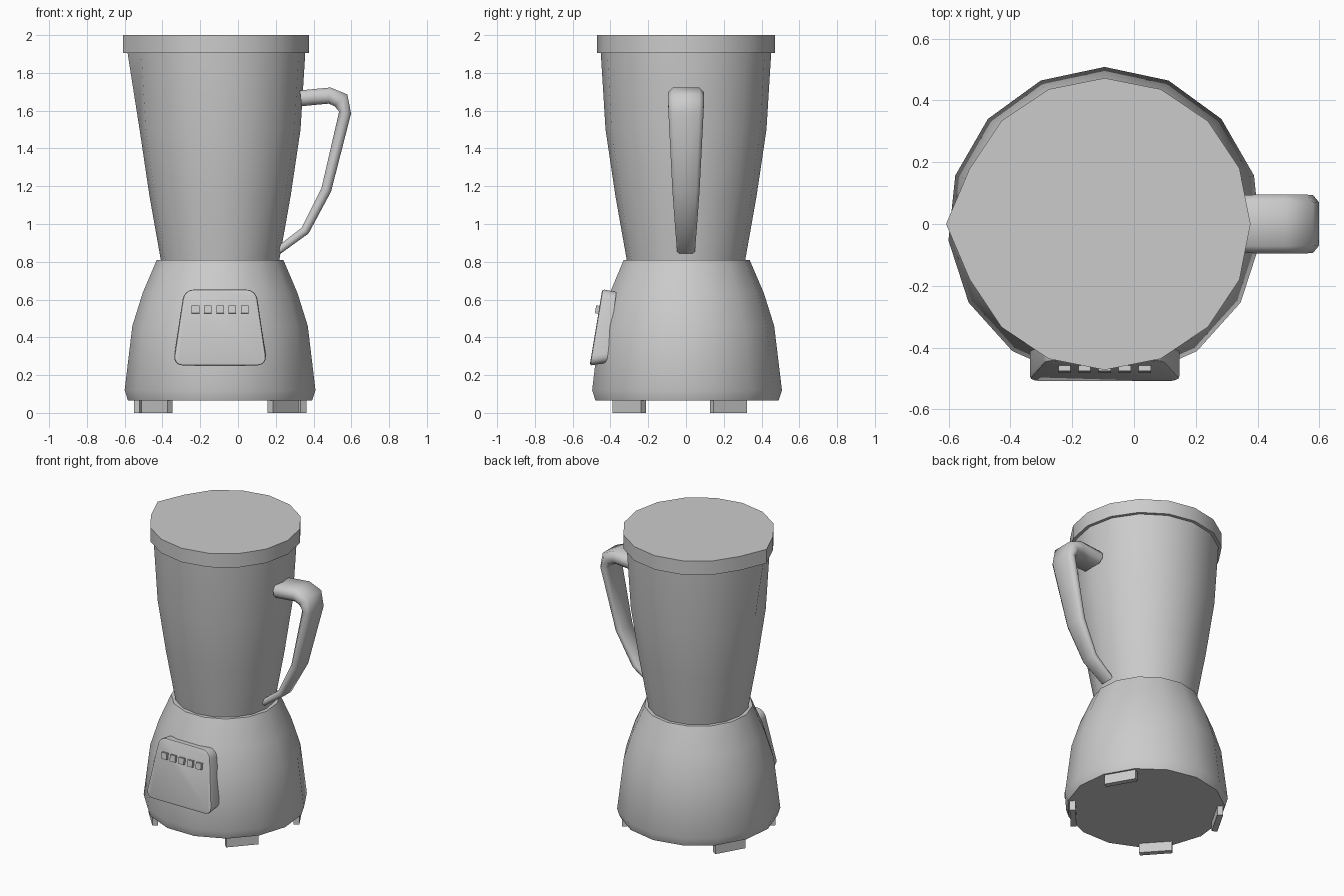
import bpy, bmesh, math
from mathutils import Matrix, Vector

if "Cube" in bpy.data.objects:
    bpy.data.objects.remove(bpy.data.objects["Cube"])

CX = -0.095  # axis of the blender body


def finish(name, bm, angle=35):
    bmesh.ops.recalc_face_normals(bm, faces=bm.faces)
    me = bpy.data.meshes.new(name)
    bm.to_mesh(me)
    bm.free()
    me.shade_smooth()
    me.set_sharp_from_angle(angle=math.radians(angle))
    ob = bpy.data.objects.new(name, me)
    bpy.context.collection.objects.link(ob)
    return ob


def skin(name, rings, angle=35):
    """Bridge a list of equal-length point rings and cap both ends."""
    bm = bmesh.new()
    loops = [[bm.verts.new(p) for p in ring] for ring in rings]
    n = len(loops[0])
    for a, b in zip(loops, loops[1:]):
        for i in range(n):
            j = (i + 1) % n
            bm.faces.new((a[i], a[j], b[j], b[i]))
    bm.faces.new(loops[0][::-1])
    bm.faces.new(loops[-1])
    return finish(name, bm, angle)


def ring(r, z, sides, start=0.0, spout=None):
    pts = []
    for i in range(sides):
        a = start + math.tau * i / sides
        rad = spout if spout and i == sides // 2 else r
        pts.append((CX + rad * math.cos(a), rad * math.sin(a), z))
    return pts


def box(name, size, matrix):
    bm = bmesh.new()
    bmesh.ops.create_cube(bm, size=1, matrix=matrix @ Matrix.Diagonal((*size, 1)))
    return finish(name, bm)


# motor base: 15-sided domed body
base = [(0.49, 0.065), (0.508, 0.12), (0.467, 0.46), (0.412, 0.635), (0.337, 0.81)]
skin("motor_base", [ring(r, z, 15, math.pi / 2) for r, z in base])

# jar: 16-sided with a pulled-out pouring corner on the left
jar = [(0.312, 0.80, 0.312), (0.374, 1.15, 0.374), (0.426, 1.5, 0.426), (0.452, 1.92, 0.492)]
skin("jar", [ring(r, z, 16, 0, s) for r, z, s in jar])

# lid following the jar outline
skin("lid", [ring(0.472, z, 16, 0, 0.513) for z in (1.905, 2.0)])

# handle: path (x, z, half thickness, half width) swept with an octagonal section
path = [(0.332, 1.665, 0.042, 0.093), (0.40, 1.672, 0.042, 0.095), (0.485, 1.68, 0.043, 0.095),
        (0.545, 1.655, 0.046, 0.095), (0.567, 1.59, 0.032, 0.093), (0.467, 1.18, 0.027, 0.072),
        (0.355, 0.965, 0.024, 0.056), (0.215, 0.86, 0.02, 0.047)]
section = [(1, 0.4), (0.75, 1), (-0.75, 1), (-1, 0.4), (-1, -0.4), (-0.75, -1), (0.75, -1), (1, -0.4)]
rings = []
for i, (x, z, t, w) in enumerate(path):
    p, q = path[max(i - 1, 0)], path[min(i + 1, len(path) - 1)]
    d = Vector((q[0] - p[0], q[1] - p[1])).normalized()
    rings.append([(x - d.y * t * v, w * u, z + d.x * t * v) for u, v in section])
skin("handle", rings, 50)

# control panel: tilted trapezoid with rounded corners and a softened front
bm = bmesh.new()
front = [bm.verts.new((CX + x, y, z)) for x, y, z in
         ((-0.25, -0.51, 0.25), (0.25, -0.51, 0.25), (0.19, -0.443, 0.655), (-0.19, -0.443, 0.655))]
back = [bm.verts.new((CX + x, y, z)) for x, y, z in
        ((-0.25, -0.42, 0.265), (0.25, -0.42, 0.265), (0.19, -0.368, 0.64), (-0.19, -0.368, 0.64))]
bm.faces.new(front)
bm.faces.new(back[::-1])
for i in range(4):
    j = (i + 1) % 4
    bm.faces.new((front[i], back[i], back[j], front[j]))
depth = [bm.edges.get((f, b)) for f, b in zip(front, back)]
bmesh.ops.bevel(bm, geom=depth, offset=0.05, segments=4, profile=0.5, affect='EDGES')
face = min((f for f in bm.faces if len(f.verts) > 4), key=lambda f: f.calc_center_median().y)
bmesh.ops.bevel(bm, geom=list(face.edges), offset=0.012, segments=2, profile=0.5, affect='EDGES')
finish("control_panel", bm)

# row of five push buttons
tilt = Matrix.Rotation(-math.atan2(0.067, 0.405), 4, 'X')
for i in range(5):
    m = Matrix.Translation((CX + 0.065 * (i - 2), -0.463, 0.546)) @ tilt
    box(f"button_{i + 1}", (0.04, 0.032, 0.042), m)

# four feet set tangent to the base
for name, deg in (("front_right", -42), ("front_left", 222), ("back_right", 30), ("back_left", 150)):
    a = math.radians(deg)
    m = Matrix.Translation((CX + 0.45 * math.cos(a), 0.45 * math.sin(a), 0.035)) @ Matrix.Rotation(a, 4, 'Z')
    box(name + "_foot", (0.036, 0.205, 0.07), m)
